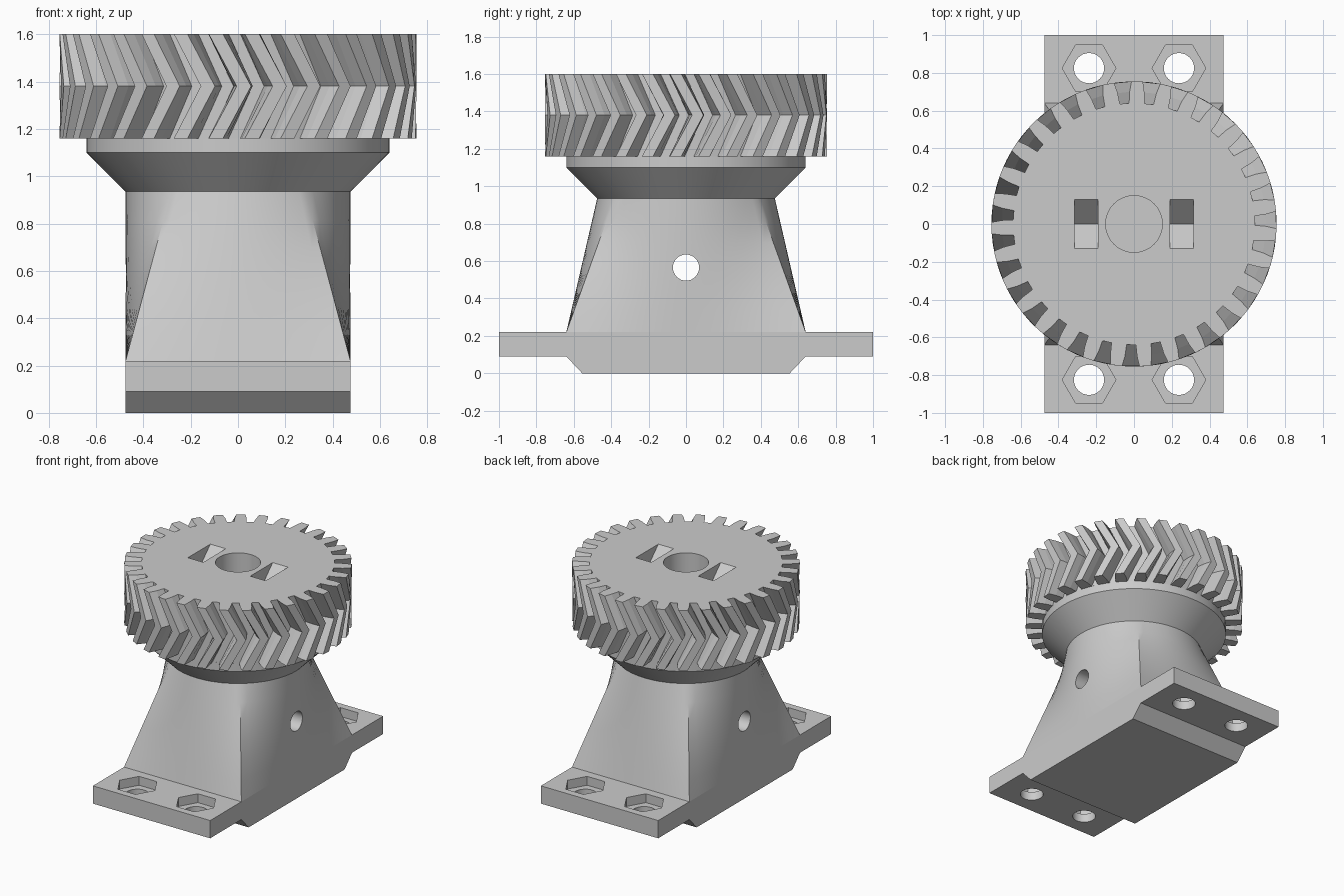
import bpy, bmesh
from math import pi, sin, cos, atan2, radians

cube = bpy.data.objects.get("Cube")
if cube:
    bpy.data.objects.remove(cube, do_unlink=True)

grey = bpy.data.materials.new("plain_grey")
grey.use_nodes = True
COLOUR = (0.6, 0.6, 0.6, 1)
grey.diffuse_color = COLOUR
grey.node_tree.nodes["Principled BSDF"].inputs["Base Color"].default_value = COLOUR


def loft(name, rings):
    """Skin a stack of equal-length point rings and cap both ends."""
    bm = bmesh.new()
    rows = [[bm.verts.new(p) for p in ring] for ring in rings]
    n = len(rows[0])
    for low, high in zip(rows, rows[1:]):
        for i in range(n):
            j = (i + 1) % n
            bm.faces.new((low[i], low[j], high[j], high[i]))
    bm.faces.new(rows[0][::-1])
    bm.faces.new(rows[-1])
    bmesh.ops.recalc_face_normals(bm, faces=bm.faces)
    mesh = bpy.data.meshes.new(name)
    bm.to_mesh(mesh)
    bm.free()
    obj = bpy.data.objects.new(name, mesh)
    bpy.context.collection.objects.link(obj)
    mesh.materials.append(grey)
    return obj


def circle(r, z, sides, x=0, y=0):
    return [(x + r * cos(2 * pi * i / sides), y + r * sin(2 * pi * i / sides), z)
            for i in range(sides)]


def activate(obj):
    bpy.ops.object.select_all(action='DESELECT')
    obj.select_set(True)
    bpy.context.view_layer.objects.active = obj


def cut(obj, cutters):
    """Subtract each cutter from the part."""
    for cutter in cutters:
        activate(obj)
        mod = obj.modifiers.new("cut", 'BOOLEAN')
        mod.operation = 'DIFFERENCE'
        mod.solver = 'EXACT'
        mod.object = cutter
        bpy.ops.object.modifier_apply(modifier=mod.name)


def smooth(obj):
    activate(obj)
    bpy.ops.object.shade_smooth_by_angle(angle=radians(30))


HALF_X, HALF_Y = 0.475, 0.64
BASE_TOP, NECK_Z, GEAR_Z, TOP = 0.22, 0.935, 1.16, 1.6

# Base: side profile swept across the width
half = [(0.555, 0), (HALF_Y, 0.09), (1, 0.09), (1, BASE_TOP)]
profile = half + [(-y, z) for y, z in reversed(half)]
base = loft("base", [[(x, y, z) for y, z in profile] for x in (-HALF_X, HALF_X)])

# Pedestal: rectangle blending to a round neck, then a flared collar
corner = atan2(HALF_Y, HALF_X)
corners = [-corner, corner, pi - corner, pi + corner, 2 * pi - corner]
STEPS = 20
angles = [a + (b - a) * i / STEPS for a, b in zip(corners, corners[1:])
          for i in range(STEPS)]


def blend(t):
    ring = []
    for a in angles:
        box = min(HALF_X / max(abs(cos(a)), 1e-6), HALF_Y / max(abs(sin(a)), 1e-6))
        r = box + (HALF_X - box) * t
        ring.append((r * cos(a), r * sin(a), BASE_TOP + (NECK_Z - BASE_TOP) * t))
    return ring


def ring_at(r, z):
    return [(r * cos(a), r * sin(a), z) for a in angles]


pedestal = loft("pedestal", [blend(i / 6) for i in range(7)]
                + [ring_at(0.64, 1.10), ring_at(0.64, GEAR_Z)])

# Gear: herringbone teeth, twisted one way and back again
TEETH = 31
TWIST = 9
flank = [(-3.6, 0.64), (-3.2, 0.70), (-2.3, 0.755)]
tooth = flank + [(-a, r) for a, r in reversed(flank)]


def gear_ring(z, turn):
    ring = []
    for k in range(TEETH):
        for a, r in tooth:
            t = radians(88.7 + turn + a + 360 * k / TEETH)
            ring.append((r * cos(t), r * sin(t), z))
    return ring


MID = (GEAR_Z + TOP) / 2
gear = loft("herringbone_gear", [gear_ring(GEAR_Z, 0), gear_ring(MID, TWIST),
                                 gear_ring(TOP, 0)])

# Cutters: bore, cross pin, vee slots, bolt holes and nut pockets
bore = loft("bore_cutter", [circle(0.15, 0.3, 48), circle(0.15, 1.7, 48)])
pin = loft("pin_cutter", [[(x, y, z + 0.565) for y, z, _ in circle(0.07, 0, 32)]
                          for x in (-1, 1)])
slots, bolts = [], []
for sx in (-1, 1):
    vee = [(-0.13, TOP + 0.1), (-0.13, TOP), (0, TOP - 0.13), (0.13, TOP),
           (0.13, TOP + 0.1)]
    slots.append(loft("slot_cutter", [[(sx * x, y, z) for y, z in vee]
                                      for x in (0.19, 0.315)]))
    for sy in (-1, 1):
        x, y = sx * 0.238, sy * 0.825
        bolts.append(loft("bolt_cutter", [circle(0.08, z, 32, x, y) for z in (0, 0.3)]))
        bolts.append(loft("nut_cutter", [circle(0.142, z, 6, x, y) for z in (0.155, 0.3)]))

cut(base, bolts)
cut(pedestal, [bore, pin])
cut(gear, [bore] + slots)
for cutter in [bore, pin] + slots + bolts:
    bpy.data.objects.remove(cutter, do_unlink=True)

smooth(base)
smooth(pedestal)
# Only the bore wall of the gear is round
for face in gear.data.polygons:
    c = face.center
    face.use_smooth = abs(face.normal.z) < 0.1 and c.x ** 2 + c.y ** 2 < 0.03
for edge in gear.data.edges:
    ends = [gear.data.vertices[v].co for v in edge.vertices]
    edge.use_edge_sharp = abs(ends[0].z - ends[1].z) < 1e-5
